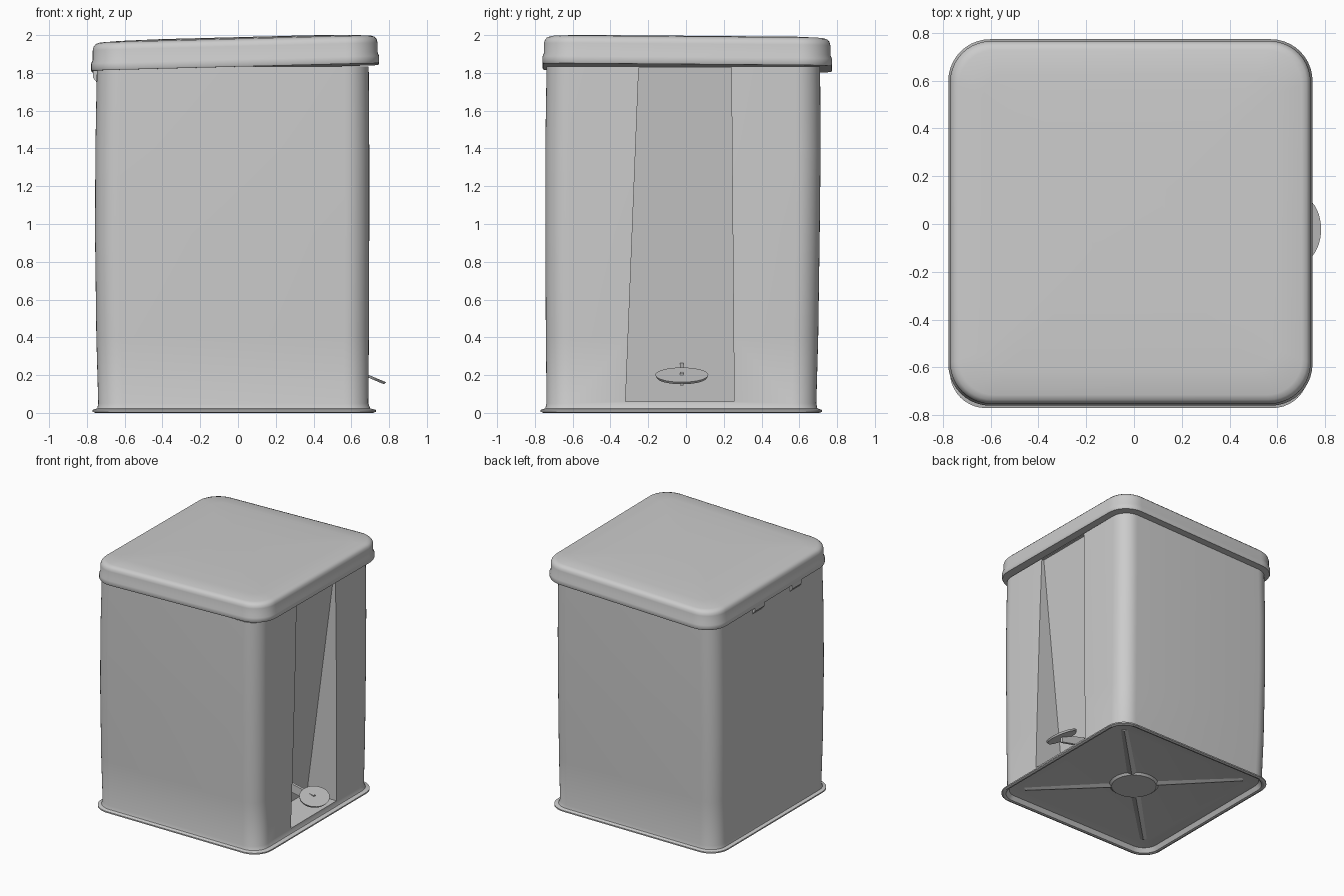
import bpy, bmesh, math
from mathutils import Matrix

if "Cube" in bpy.data.objects:
    bpy.data.objects.remove(bpy.data.objects["Cube"])


def rounded_ring(x0, x1, y0, y1, r, seg=10):
    pts = []
    corners = [(x1 - r, y1 - r), (x0 + r, y1 - r), (x0 + r, y0 + r), (x1 - r, y0 + r)]
    for i, (cx, cy) in enumerate(corners):
        for k in range(seg + 1):
            a = math.pi / 2 * (i + k / seg)
            pts.append((cx + r * math.cos(a), cy + r * math.sin(a)))
    return pts


def finish(name, bm, angle=35):
    bmesh.ops.recalc_face_normals(bm, faces=bm.faces)
    me = bpy.data.meshes.new(name)
    bm.to_mesh(me)
    bm.free()
    ob = bpy.data.objects.new(name, me)
    bpy.context.collection.objects.link(ob)
    smooth(ob, angle)
    return ob


def smooth(ob, angle=35):
    bpy.ops.object.select_all(action='DESELECT')
    ob.select_set(True)
    bpy.context.view_layer.objects.active = ob
    bpy.ops.object.shade_smooth_by_angle(angle=math.radians(angle))


def loft(name, sections, tilt=(0, 0)):
    """Skin rounded squares (x0, x1, y0, y1, radius, z) and cap both ends."""
    bm = bmesh.new()
    rings = []
    for *box, z in sections:
        rings.append([bm.verts.new((x, y, z + tilt[0] * x + tilt[1] * y))
                      for x, y in rounded_ring(*box)])
    for a, b in zip(rings, rings[1:]):
        for i in range(len(a)):
            j = (i + 1) % len(a)
            bm.faces.new((a[i], a[j], b[j], b[i]))
    bm.faces.new(rings[0][::-1])
    bm.faces.new(rings[-1])
    return finish(name, bm)


def hull(name, pts):
    """Solid convex block from a few corner points."""
    bm = bmesh.new()
    for p in pts:
        bm.verts.new(p)
    bmesh.ops.convex_hull(bm, input=bm.verts)
    return finish(name, bm)


def disc(name, loc, size, tilt=0, bevel=0.3):
    bm = bmesh.new()
    bmesh.ops.create_cone(bm, cap_ends=True, segments=40, radius1=1 - bevel, radius2=1, depth=1)
    m = Matrix.Translation(loc) @ Matrix.Rotation(tilt, 4, 'Y') @ Matrix.Diagonal((*size, 1))
    bmesh.ops.transform(bm, matrix=m, verts=bm.verts)
    return finish(name, bm)


# Body with dished underside, thin base flange and slightly bulging walls
body = loft("bin_body", [
    (-0.66, 0.62, -0.66, 0.61, 0.09, 0.045),
    (-0.72, 0.68, -0.72, 0.67, 0.12, 0.036),
    (-0.74, 0.70, -0.74, 0.69, 0.13, 0.004),
    (-0.755, 0.715, -0.755, 0.705, 0.14, 0.0),
    (-0.77, 0.73, -0.77, 0.72, 0.15, 0.006),
    (-0.77, 0.73, -0.77, 0.72, 0.15, 0.016),
    (-0.745, 0.70, -0.745, 0.695, 0.13, 0.024),
    (-0.74, 0.69, -0.738, 0.69, 0.13, 0.05),
    (-0.75, 0.693, -0.742, 0.70, 0.13, 0.4),
    (-0.757, 0.695, -0.745, 0.708, 0.13, 0.95),
    (-0.755, 0.695, -0.745, 0.713, 0.13, 1.4),
    (-0.747, 0.692, -0.738, 0.71, 0.13, 1.835),
])

# Wedge recess in the right side, deepest at the pedal
cutter = hull("recess_cutter", [
    (x, y, z) for z, depth_x, y0, y1 in ((0.06, 0.43, -0.32, 0.255), (1.828, 0.672, -0.25, 0.24))
    for x in (depth_x, 0.9) for y in (y0, y1)])
cutter.hide_render = True
mod = body.modifiers.new("recess", 'BOOLEAN')
mod.operation = 'DIFFERENCE'
mod.solver = 'EXACT'
mod.object = cutter
bpy.context.view_layer.objects.active = body
bpy.ops.object.modifier_apply(modifier=mod.name)
bpy.data.objects.remove(cutter, do_unlink=True)
smooth(body, 30)

# Tilted lid with a flared lower lip, rounded edge and low crown
lid_profile = [(0.05, 1.827), (0.004, 1.827), (0.0, 1.835), (0.0, 1.865), (0.008, 1.885),
               (0.008, 1.935), (0.013, 1.955), (0.025, 1.968), (0.045, 1.975),
               (0.15, 1.981), (0.35, 1.986), (0.6, 1.988)]
loft("lid", [(-0.777 + d, 0.747 - d, -0.76 + d, 0.773 - d, max(0.175 - d * 0.6, 0.06), z)
             for d, z in lid_profile], tilt=(0.026, -0.008))

# Foot pedal and its upright arm
disc("pedal", (0.688, -0.022, 0.195), (0.1, 0.14, 0.014), tilt=0.4, bevel=0.05)
hull("pedal_arm", [(x, y, z) for x, z0, z1 in ((0.43, 0.2, 0.27), (0.69, 0.145, 0.21))
                   for y in (-0.032, -0.012) for z in (z0, z1)])

# Underside boss and four ribs running to the corners
disc("underside_boss", (-0.02, -0.025, 0.04), (0.19, 0.19, 0.02), bevel=0.12)
for i in range(4):
    a = math.pi / 4 + i * math.pi / 2
    c, s = math.cos(a), math.sin(a)
    profile = [(0.15, -0.04, 0.047), (0.15, 0.04, 0.047), (0.15, 0, 0.03),
               (0.82, -0.03, 0.047), (0.82, 0.03, 0.047), (0.82, 0, 0.036)]
    hull(f"underside_rib_{i + 1}", [(-0.02 + u * c - v * s, -0.025 + u * s + v * c, z)
                                    for u, v, z in profile])

# Small hinge tabs under the lid on the left side
for i, y in enumerate((0.17, -0.3)):
    hull(f"hinge_tab_{i + 1}", [(x, y + dy, z) for x, z0 in ((-0.768, 1.775), (-0.74, 1.74))
                                for dy in (-0.06, 0.06) for z in (z0, 1.82)])
